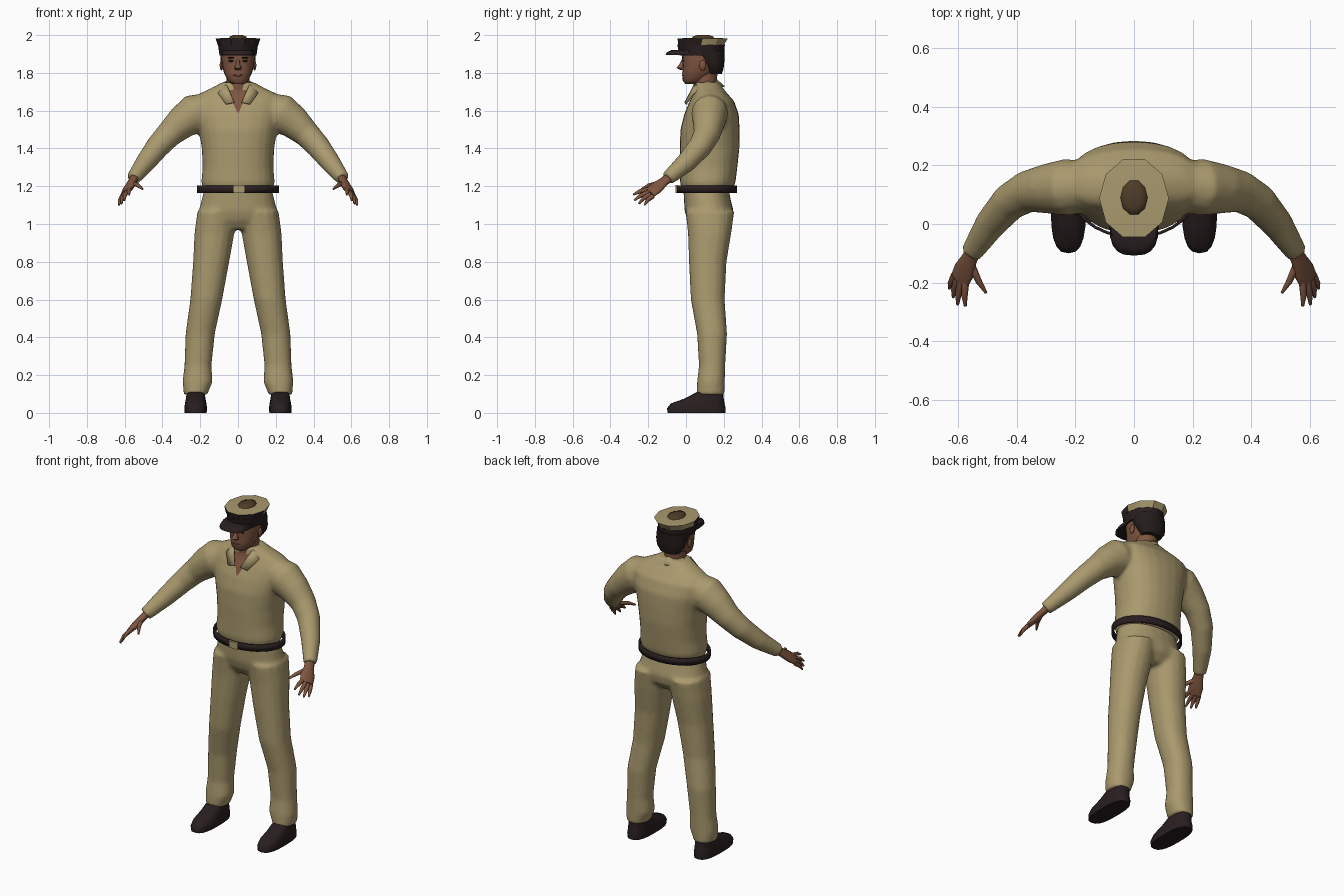
import bpy, bmesh, math
from mathutils import Vector

if "Cube" in bpy.data.objects:
    bpy.data.objects.remove(bpy.data.objects["Cube"])


def material(name, *rgb):
    mat = bpy.data.materials.new(name)
    mat.use_nodes = True
    mat.diffuse_color = (*rgb, 1)
    mat.node_tree.nodes["Principled BSDF"].inputs["Base Color"].default_value = (*rgb, 1)
    return mat


KHAKI = material("khaki cloth", .40, .32, .155)
SKIN = material("brown skin", .21, .09, .05)
LIPS = material("dark lips", .13, .045, .03)
LEATHER = material("dark leather", .022, .013, .014)
HAIR = material("black hair", .018, .012, .011)
CROWN = material("brown crown", .075, .046, .02)


def tube(bm, rows, sides=16, power=2, level=True, wide=(1, 0, 0), mirror=1, caps=True):
    """Loft of oval rings; each row is x, y, z, half width, half depth."""
    centres = [Vector(row[:3]) for row in rows]
    rings = []
    for i, (*_, rx, ry) in enumerate(rows):
        axis = Vector((0, 0, 1))
        if not level:
            axis = (centres[min(i + 1, len(rows) - 1)] - centres[max(i - 1, 0)]).normalized()
        u = Vector(wide)
        u = (u - axis * u.dot(axis)).normalized()
        v = axis.cross(u)
        ring = []
        for k in range(sides):
            a = math.tau * k / sides
            c, s = math.cos(a), math.sin(a)
            c = math.copysign(abs(c) ** (2 / power), c)
            s = math.copysign(abs(s) ** (2 / power), s)
            p = centres[i] + u * c * rx + v * s * ry
            ring.append(bm.verts.new((p.x * mirror, p.y, p.z)))
        rings.append(ring)
    for low, high in zip(rings, rings[1:]):
        for k in range(sides):
            j = (k + 1) % sides
            bm.faces.new((low[k], low[j], high[j], high[k]))
    if caps:
        bm.faces.new(rings[0])
        bm.faces.new(rings[-1])


def finish(name, bm, *mats, rule=None, angle=50):
    bmesh.ops.recalc_face_normals(bm, faces=bm.faces[:])
    for face in bm.faces:
        face.material_index = rule(face.calc_center_median()) if rule else 0
    mesh = bpy.data.meshes.new(name)
    bm.to_mesh(mesh)
    bm.free()
    obj = bpy.data.objects.new(name, mesh)
    bpy.context.collection.objects.link(obj)
    for mat in mats:
        mesh.materials.append(mat)
    bpy.ops.object.select_all(action="DESELECT")
    obj.select_set(True)
    bpy.context.view_layer.objects.active = obj
    bpy.ops.object.shade_smooth_by_angle(angle=math.radians(angle))
    return obj


def part(name, rows, mat, **options):
    bm = bmesh.new()
    tube(bm, rows, **options)
    return finish(name, bm, mat)


def blob(name, centre, size, mat):
    bm = bmesh.new()
    bmesh.ops.create_uvsphere(bm, u_segments=12, v_segments=8, radius=1)
    bmesh.ops.scale(bm, vec=size, verts=bm.verts)
    bmesh.ops.translate(bm, vec=centre, verts=bm.verts)
    return finish(name, bm, mat)


def fuse(obj):
    """Blend overlapping cloth volumes into one soft surface."""
    remesh = obj.modifiers.new("fuse", "REMESH")
    remesh.mode = "VOXEL"
    remesh.voxel_size = .011
    remesh.use_smooth_shade = True
    soften = obj.modifiers.new("soften", "SMOOTH")
    soften.factor = .5
    soften.iterations = 6


# Shirt: torso and both sleeves
bm = bmesh.new()
tube(bm, [(0, .11, 1.17, .18, .13), (0, .115, 1.22, .195, .147), (0, .12, 1.3, .187, .152),
          (0, .125, 1.4, .192, .158), (0, .127, 1.5, .208, .157), (0, .135, 1.58, .228, .145),
          (0, .137, 1.65, .238, .118), (0, .13, 1.69, .205, .09), (0, .12, 1.72, .14, .075),
          (0, .11, 1.75, .085, .065)], sides=24, power=2.3)
sleeve = [(.14, .13, 1.62, .08, .08), (.23, .125, 1.585, .098, .105), (.3, .12, 1.535, .085, .088),
          (.365, .11, 1.475, .072, .071), (.425, .075, 1.41, .064, .064),
          (.49, 0, 1.325, .054, .054), (.555, -.098, 1.24, .038, .038)]
for side in (1, -1):
    tube(bm, sleeve, level=False, wide=(0, 1, 0), mirror=side)
shirt = finish("shirt", bm, KHAKI)
fuse(shirt)

# Trousers: hips and both legs
bm = bmesh.new()
tube(bm, [(0, .105, 1.21, .172, .122), (0, .11, 1.15, .188, .122), (0, .122, 1.07, .207, .13),
          (0, .125, 1.02, .205, .118), (0, .12, .97, .12, .08)], sides=24, power=2.2)
leg = [(.11, .127, 1.07, .105, .13), (.125, .125, .95, .106, .115), (.142, .115, .8, .096, .1),
       (.168, .115, .6, .085, .09), (.2, .138, .42, .078, .08), (.212, .138, .25, .072, .07),
       (.214, .132, .165, .08, .074), (.225, .13, .095, .062, .074)]
for side in (1, -1):
    tube(bm, leg, mirror=side, power=2.2)
fuse(finish("trousers", bm, KHAKI))

# Open neck of the shirt, laid on the chest
bm = bmesh.new()
steps, columns = 10, 8
rows = []
for i in range(steps + 1):
    t = i / steps
    rows.append([bm.verts.new(((2 * k / columns - 1) * (.004 + .052 * t), -.3, 1.59 + .12 * t))
                 for k in range(columns + 1)])
for low, high in zip(rows, rows[1:]):
    for k in range(columns):
        bm.faces.new((low[k], low[k + 1], high[k + 1], high[k]))
chest = finish("open_neck", bm, SKIN)
wrap = chest.modifiers.new("lay on chest", "SHRINKWRAP")
wrap.target = shirt
wrap.wrap_method = "PROJECT"
wrap.use_project_y = True
lift = chest.modifiers.new("lift", "DISPLACE")
lift.direction = "Y"
lift.mid_level = 0
lift.strength = -.004

# Collar running from the nape into two lapels
bm = bmesh.new()
inner = [(0, .165, 1.765), (.07, .11, 1.755), (.06, .04, 1.735), (.02, -.008, 1.645)]
outer = [(0, .205, 1.73), (.11, .12, 1.725), (.105, .035, 1.69), (.065, -.004, 1.635)]
for side in (1, -1):
    edges = [[bm.verts.new((x * side, y, z)) for x, y, z in line] for line in (inner, outer)]
    for i in range(len(inner) - 1):
        bm.faces.new((edges[0][i], edges[0][i + 1], edges[1][i + 1], edges[1][i]))
bmesh.ops.remove_doubles(bm, verts=bm.verts, dist=.001)
collar = finish("collar", bm, KHAKI)
collar.modifiers.new("thickness", "SOLIDIFY").thickness = .007

# Belt and buckle
belt = part("belt", [(0, .11, 1.165, .217, .16), (0, .11, 1.205, .217, .16)], LEATHER,
            sides=28, caps=False)
belt.modifiers.new("thickness", "SOLIDIFY").thickness = .01
part("buckle", [(.005, -.05, 1.165, .03, .005), (.005, -.05, 1.206, .03, .005)], KHAKI,
     sides=12, power=9)

# Shoes and hands
shoe = [(.224, .055, 0, .058, .153), (.224, .055, .025, .06, .155), (.224, .062, .05, .057, .142),
        (.224, .095, .075, .052, .105), (.224, .132, .115, .046, .065)]
palm = [(.545, -.085, 1.25, .026, .022), (.562, -.12, 1.222, .03, .02),
        (.58, -.16, 1.19, .042, .02), (.595, -.192, 1.165, .04, .014)]
fingers = {"little": ((.613, -.175, 1.148), (.63, -.22, 1.1)),
           "ring": ((.603, -.188, 1.158), (.617, -.25, 1.107)),
           "middle": ((.59, -.195, 1.168), (.602, -.275, 1.125)),
           "index": ((.575, -.195, 1.183), (.576, -.28, 1.155)),
           "thumb": ((.553, -.145, 1.215), (.505, -.235, 1.185))}
for side, label in ((1, "left"), (-1, "right")):
    part(label + "_shoe", shoe, LEATHER, power=2.7, mirror=side, sides=20)
    part(label + "_palm", palm, SKIN, level=False, wide=(.05, .025, -.04), mirror=side)
    for name, (root, tip) in fingers.items():
        root, tip = Vector(root), Vector(tip)
        bend = root.lerp(tip, .55) + Vector((.003, -.002, .006))
        part(f"{label}_{name}_finger", [(*root, .013, .013), (*bend, .011, .011),
                                        (*tip, .005, .005)], SKIN, sides=8, level=False, mirror=side)

# Head, neck and hair
part("neck", [(0, .1, 1.66, .062, .06), (0, .1, 1.73, .06, .06), (0, .1, 1.83, .06, .07)], SKIN)
part("head", [(0, .03, 1.742, .034, .035), (0, .04, 1.76, .055, .058), (0, .065, 1.8, .074, .085),
              (0, .08, 1.84, .084, .096), (0, .082, 1.875, .087, .104), (0, .085, 1.95, .085, .1)],
     SKIN, sides=20, power=2.3)
part("hair", [(0, .15, 1.795, .06, .04), (0, .147, 1.825, .082, .052),
              (0, .135, 1.86, .092, .068), (0, .11, 1.92, .094, .095)], HAIR, power=2.3)

# Face
part("nose", [(0, -.018, 1.815, .016, .012), (0, -.028, 1.826, .019, .022),
              (0, -.022, 1.845, .011, .014), (0, -.012, 1.875, .008, .008)], SKIN, sides=8)
blob("mouth", (0, -.016, 1.787), (.026, .005, .006), LIPS)
for side, label in ((1, "left"), (-1, "right")):
    blob(label + "_eye", (side * .036, -.015, 1.863), (.014, .004, .005), HAIR)
    blob(label + "_eyebrow", (side * .037, -.017, 1.88), (.02, .005, .004), HAIR)
    blob(label + "_ear", (side * .088, .088, 1.84), (.009, .018, .028), SKIN)

# Cap: dark band, flared khaki top with a brown centre, and a peak
part("cap_band", [(0, .082, 1.893, .098, .117), (0, .08, 1.95, .106, .126)], LEATHER, sides=12)
bm = bmesh.new()
tube(bm, [(0, .08, 1.948, .107, .127), (0, .088, 1.982, .119, .14),
          (0, .09, 1.986, .047, .062)], sides=10)
finish("cap_top", bm, KHAKI, LEATHER, rule=lambda c: int(c.z < 1.975 and c.y < .1), angle=30)
part("cap_centre", [(0, .09, 1.984, .047, .062), (0, .09, 1.992, .044, .058),
                    (0, .09, 2, .025, .035)], CROWN, sides=10)
part("cap_peak", [(0, .0, 1.895, .084, .108), (0, .005, 1.908, .084, .108),
                  (0, .01, 1.92, .08, .09)], LEATHER, power=2.8, sides=20)
